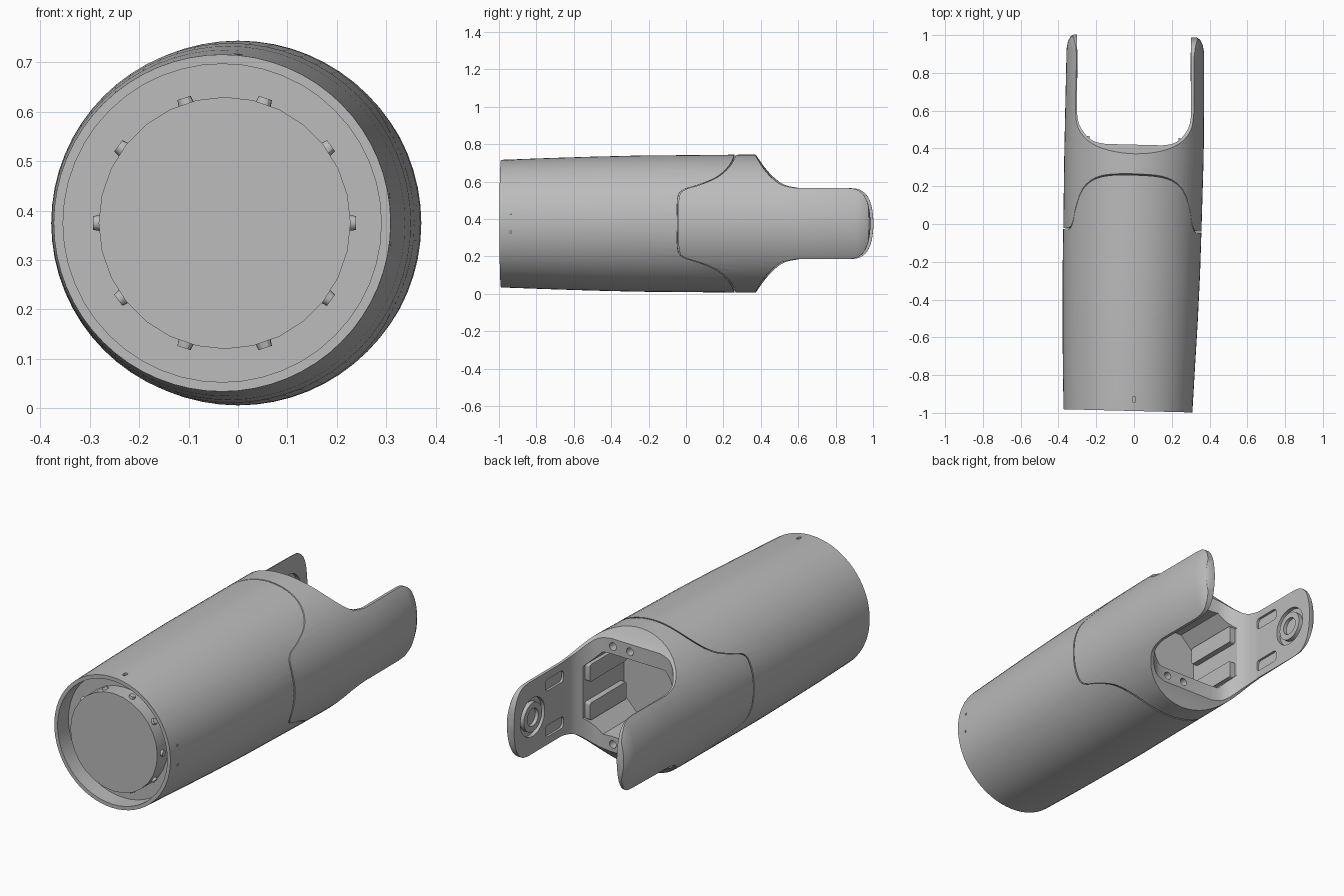
import bpy, bmesh, math
from mathutils import Vector, Matrix

if "Cube" in bpy.data.objects:
    bpy.data.objects.remove(bpy.data.objects["Cube"], do_unlink=True)

grey = bpy.data.materials.new("plain grey")
grey.use_nodes = True
grey.diffuse_color = (0.5, 0.5, 0.5, 1)
grey.node_tree.nodes["Principled BSDF"].inputs["Base Color"].default_value = (0.5, 0.5, 0.5, 1)

MID = 0.375      # height of the long axis
AXES = {"x": Vector((1, 0, 0)), "y": Vector((0, 1, 0)), "z": Vector((0, 0, 1))}


def make(name, bm):
    bmesh.ops.recalc_face_normals(bm, faces=bm.faces)
    mesh = bpy.data.meshes.new(name)
    bm.to_mesh(mesh)
    bm.free()
    mesh.materials.append(grey)
    ob = bpy.data.objects.new(name, mesh)
    bpy.context.collection.objects.link(ob)
    return ob


def loft(name, rings, n=64):
    """Round body along y from (y, centre x, radius) stations."""
    bm = bmesh.new()
    loops = []
    for y, cx, r in rings:
        loops.append([bm.verts.new((cx + r * math.cos(t), y, MID + r * math.sin(t)))
                      for t in (2 * math.pi * i / n for i in range(n))])
    for a, b in zip(loops, loops[1:]):
        for i in range(n):
            j = (i + 1) % n
            bm.faces.new((a[i], a[j], b[j], b[i]))
    bm.faces.new(loops[0])
    bm.faces.new(loops[-1])
    return make(name, bm)


def prism(name, pts, axis, lo, hi):
    """Extrude a flat outline along an axis."""
    bm = bmesh.new()
    place = {"x": lambda a, b: (lo, a, b), "y": lambda a, b: (a, lo, b),
             "z": lambda a, b: (a, b, lo)}[axis]
    face = bm.faces.new([bm.verts.new(place(*p)) for p in pts])
    out = bmesh.ops.extrude_face_region(bm, geom=[face])
    verts = [v for v in out["geom"] if isinstance(v, bmesh.types.BMVert)]
    bmesh.ops.translate(bm, verts=verts, vec=AXES[axis] * (hi - lo))
    return make(name, bm)


def circle(a, b, r, n=24):
    return [(a + r * math.cos(2 * math.pi * i / n), b + r * math.sin(2 * math.pi * i / n))
            for i in range(n)]


def rounded(a, b, w, h, r):
    """Rounded rectangle outline from centre, half sizes and corner radius."""
    pts = []
    for k, (sx, sy) in enumerate(((1, 1), (-1, 1), (-1, -1), (1, -1))):
        for i in range(5):
            t = math.pi / 2 * (k + i / 4)
            pts.append((a + sx * (w - r) + r * math.cos(t), b + sy * (h - r) + r * math.sin(t)))
    return pts


def boolean(ob, cutter, op="DIFFERENCE"):
    mod = ob.modifiers.new(op, "BOOLEAN")
    mod.operation, mod.object, mod.solver = op, cutter, "EXACT"
    bpy.context.view_layer.objects.active = ob
    bpy.ops.object.modifier_apply(modifier=mod.name)
    bpy.data.objects.remove(cutter, do_unlink=True)


def spline(pts, steps=4):
    """Smooth the outline through its points."""
    out = []
    for i in range(len(pts) - 1):
        p = [Vector(pts[max(0, min(len(pts) - 1, i + k))]) for k in (-1, 0, 1, 2)]
        for s in range(steps):
            t = s / steps
            out.append(tuple(0.5 * (2 * p[1] + (p[2] - p[0]) * t
                                    + (2 * p[0] - 5 * p[1] + 4 * p[2] - p[3]) * t * t
                                    + (3 * p[1] - p[0] - 3 * p[2] + p[3]) * t ** 3)))
    return out + [pts[-1]]


def flip(pts):
    return [(a, -b) for a, b in reversed(pts)]


STATIONS = [(-0.99, -0.032, 0.341), (-0.75, -0.027, 0.35), (-0.5, -0.02, 0.358),
            (-0.25, -0.014, 0.364), (0, -0.008, 0.366), (0.37, 0, 0.369), (0.65, 0.004, 0.367),
            (0.92, 0.007, 0.364), (0.96, 0.007, 0.356), (0.985, 0.007, 0.343), (0.995, 0.007, 0.325)]

# Half outlines seen from the side, measured from the long axis
seam = spline([(-0.03, 0), (-0.03, 0.13), (-0.005, 0.178), (0.08, 0.207), (0.17, 0.245),
               (0.23, 0.295), (0.262, 0.35), (0.27, 0.42)])
prong = spline([(0.37, 0.372), (0.41, 0.308), (0.46, 0.25), (0.52, 0.207), (0.6, 0.19)]) \
    + spline([(0.87, 0.19), (0.92, 0.182), (0.96, 0.15), (0.985, 0.09), (0.996, 0)])


def side_outline(shift, rear):
    half = [(a + shift, b) for a, b in seam] + rear
    return [(a, b + MID) for a, b in half + flip(half)[1:-1]]


# Barrel, cut back along the seam, with an open mouth
barrel = loft("barrel", [s for s in STATIONS if s[0] < 0.3] + [(0.3, -0.001, 0.369)])
boolean(barrel, prism("cutter", side_outline(-0.007, [(0.8, 0.42), (0.8, 0)]), "x", -1, 1))
boolean(barrel, prism("cutter", circle(-0.032, MID, 0.322, 48), "y", -1.2, -0.9))
boolean(barrel, prism("cutter", rounded(0, -0.93, 0.008, 0.015, 0.005), "z", 0.705, 0.8))
for z in (0.64, 0.43, 0.33):
    boolean(barrel, prism("cutter", rounded(-0.93, z, 0.004, 0.006, 0.002), "x", 0.3, 0.5))

# Plug in the mouth with small pegs around it
plug = prism("mouth_plug", circle(-0.027, MID, 0.255, 28), "y", -0.985, -0.89)
pegs = bmesh.new()
for i in range(10):
    t = 2 * math.pi * i / 10
    spot = Matrix.Translation((-0.027 + 0.256 * math.cos(t), -0.945, MID + 0.256 * math.sin(t)))
    bmesh.ops.create_cone(pegs, cap_ends=True, segments=12, radius1=0.017, radius2=0.014,
                          depth=0.02, matrix=spot @ Matrix.Rotation(math.pi / 2 - t, 4, "Y"))
plug_pegs = make("plug_pegs", pegs)

# Core that closes the seam gap from inside
core = prism("inner_core", circle(0, MID, 0.32, 32), "y", -0.4, 0.1)

# Fork sleeve: round body trimmed to the side outline, then notched
fork = loft("fork_sleeve", STATIONS)
boolean(fork, prism("trim", side_outline(0, [(0.3, 0.42), (0.37, 0.42)] + prong), "x", -1, 1),
        "INTERSECT")
notch = [(1.2, 0.302), (0.6, 0.302)] + spline([(0.58, 0.302), (0.52, 0.29), (0.465, 0.255),
                                              (0.432, 0.21), (0.42, 0.15)])
boolean(fork, prism("notch", [(b, a) for a, b in notch + flip(notch)], "z", -1, 2))

# Cavity in the fork end, with screw holes in the face round it
w, h, c = 0.265, 0.215, 0.08
cavity = [(w, h - c), (w - c, h), (c - w, h), (-w, h - c), (-w, c - h), (c - w, -h), (w - c, -h), (w, c - h)]
boolean(fork, prism("cavity", [(a, b + MID) for a, b in cavity], "y", 0.14, 0.7))
for z in (-0.255, 0.255):
    for x in (0.03, 0.13):
        boolean(fork, prism("hole", circle(x, MID + z, 0.02, 16), "y", 0.34, 0.7))

# Pivot recesses and slots on the inner prong faces
hubs = []
for s in (-1, 1):
    def inset(pts, depth):
        lo, hi = sorted((s * 0.2, s * (0.302 + depth)))
        boolean(fork, prism("inset", pts, "x", lo, hi))
    inset(circle(0.84, MID, 0.1, 32), 0.02)
    for z in (-0.12, 0.12):
        inset(rounded(0.66, MID + z, 0.075, 0.03, 0.02), 0.012)
    lo, hi = sorted((s * 0.3, s * 0.33))
    hub = prism("left_pivot_ring" if s > 0 else "right_pivot_ring",
                circle(0.84, MID, 0.075, 32), "x", lo, hi)
    boolean(hub, prism("bore", circle(0.84, MID, 0.045, 24), "x", s * 0.2, s * 0.318))
    hubs.append(hub)

# Stepped brackets at the prong roots
brackets = []
for s in (-1, 1):
    for z in (-0.1, 0.1):
        lo, hi = sorted((s * 0.235, s * 0.28))
        side = "left" if s > 0 else "right"
        brackets.append(prism(side + ("_upper" if z > 0 else "_lower") + "_bracket",
                              rounded(0.31, MID + z, 0.15, 0.045, 0.01), "x", lo, hi))

# Slight skew of the ends, then shading
for ob in [barrel, plug, plug_pegs, core, fork] + hubs + brackets:
    for v in ob.data.vertices:
        v.co.y -= 0.025 * v.co.x
    bpy.ops.object.select_all(action="DESELECT")
    ob.select_set(True)
    bpy.context.view_layer.objects.active = ob
    bpy.ops.object.shade_smooth_by_angle(angle=math.radians(30))
